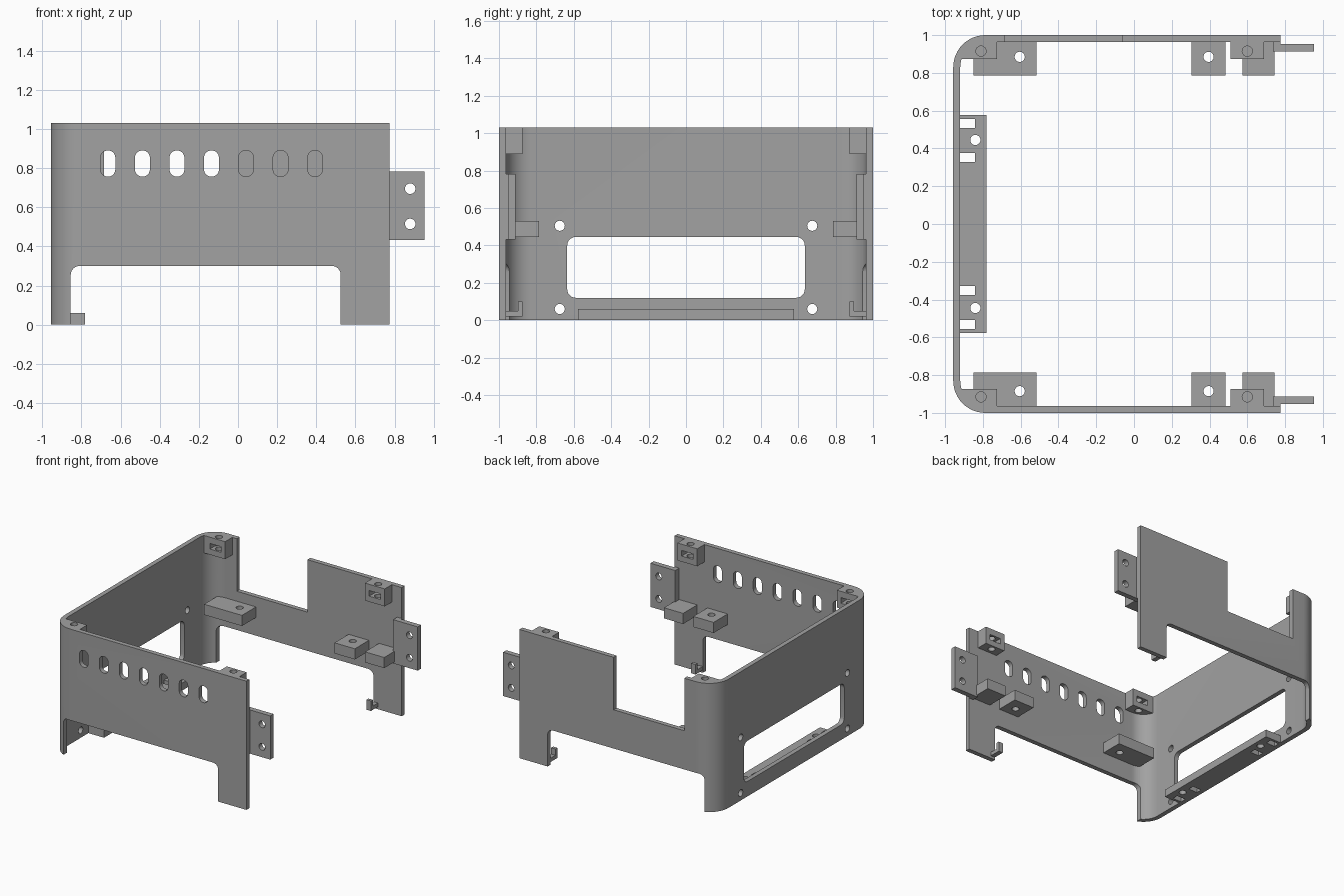
import bpy, bmesh, math
from mathutils import Vector

cube = bpy.data.objects.get("Cube")
if cube:
    bpy.data.objects.remove(cube, do_unlink=True)

grey = bpy.data.materials.new("plain grey")
grey.use_nodes = True
COLOUR = (0.36, 0.36, 0.36, 1)
grey.diffuse_color = COLOUR
grey.node_tree.nodes["Principled BSDF"].inputs["Base Color"].default_value = COLOUR


def rounded(u0, u1, v0, v1, r=0.0, n=6):
    """Rectangle outline, with rounded corners when r is given."""
    if not r:
        return [(u0, v0), (u1, v0), (u1, v1), (u0, v1)]
    pts = []
    for k, (u, v) in enumerate([(u1 - r, v1 - r), (u0 + r, v1 - r), (u0 + r, v0 + r), (u1 - r, v0 + r)]):
        for i in range(n + 1):
            a = (k + i / n) * math.pi / 2
            pts.append((u + r * math.cos(a), v + r * math.sin(a)))
    return pts


def circle(u, v, r=0.027, n=24):
    return [(u + r * math.cos(2 * math.pi * i / n), v + r * math.sin(2 * math.pi * i / n)) for i in range(n)]


def place(axis, u, v, w):
    return Vector({"x": (w, u, v), "y": (u, w, v), "z": (u, v, w)}[axis])


def make(name, prisms):
    """Mesh object from prisms given as (outline, axis, low, high)."""
    bm = bmesh.new()
    for pts, axis, lo, hi in prisms:
        face = bm.faces.new([bm.verts.new(place(axis, u, v, lo)) for u, v in pts])
        out = bmesh.ops.extrude_face_region(bm, geom=[face])
        moved = [g for g in out["geom"] if isinstance(g, bmesh.types.BMVert)]
        bmesh.ops.translate(bm, verts=moved, vec=place(axis, 0, 0, hi - lo))
    bmesh.ops.recalc_face_normals(bm, faces=bm.faces)
    mesh = bpy.data.meshes.new(name)
    bm.to_mesh(mesh)
    bm.free()
    mesh.materials.append(grey)
    ob = bpy.data.objects.new(name, mesh)
    bpy.context.collection.objects.link(ob)
    return ob


def part(name, solids, cuts=()):
    """Solid part with cut-outs taken from it one by one."""
    ob = make(name, solids)
    bpy.context.view_layer.objects.active = ob
    for cut in cuts:
        cutter = make("cutter", [cut])
        cutter.hide_render = True
        mod = ob.modifiers.new("cut", "BOOLEAN")
        mod.operation, mod.solver, mod.object = "DIFFERENCE", "EXACT", cutter
        bpy.ops.object.modifier_apply(modifier=mod.name)
        bpy.data.objects.remove(cutter, do_unlink=True)
    bpy.ops.object.select_all(action="DESELECT")
    ob.select_set(True)
    bpy.ops.object.shade_smooth_by_angle(angle=math.radians(30))
    return ob


TOP, END, SIDE, WALL, R = 1.03, 0.775, -0.957, 0.037, 0.17


def corner_line(inset):
    """Half of the U outline, from the open end round the corner."""
    pts = [(END, 1 - inset)]
    for i in range(13):
        a = math.pi / 2 * (1 + i / 12)
        pts.append((SIDE + R + (R - inset) * math.cos(a), 1 - R + (R - inset) * math.sin(a)))
    return pts


def full_line(inset):
    half = corner_line(inset)
    return half + [(x, -y) for x, y in reversed(half)]


# U-shaped shell with leg arches, top notch, vents, side window and screw holes
cuts = [
    (rounded(-0.855, 0.525, -0.3, 0.3, 0.045), "y", -1.1, -0.7),
    (rounded(-0.855, 0.525, -0.3, 0.3, 0.045), "y", 0.7, 1.1),
    (rounded(-0.685, -0.06, 0.61, 1.2), "y", 0.8, 1.1),
    (rounded(-0.635, 0.635, 0.12, 0.445, 0.045), "x", -1.1, -0.88),
]
cuts += [(rounded(x - 0.038, x + 0.038, 0.757, 0.89, 0.036), "y", -1.1, -0.9)
         for x in [-0.665 + 0.1765 * i for i in range(7)]]
cuts += [(circle(y, z), "x", -1.1, -0.88) for y in (-0.675, 0.675) for z in (0.06, 0.505)]
part("shell", [(full_line(0) + full_line(WALL)[::-1], "z", 0, TOP)], cuts)

# Bottom ledge along the closed side
cuts = []
for s in (-1, 1):
    cuts.append((circle(-0.84, s * 0.445), "z", -0.1, 0.2))
    for y in (0.353, 0.533):
        cuts.append((rounded(-0.92, -0.842, s * y - 0.024, s * y + 0.024), "z", -0.1, 0.2))
part("ledge", [(rounded(-0.93, -0.782, -0.578, 0.578), "z", 0, 0.06)], cuts)

for s, label in ((-1, "front"), (1, "back")):
    def yspan(a, b):
        return min(s * a, s * b), max(s * a, s * b)

    def block(x0, x1, inner):
        return rounded(x0, x1, *yspan(inner, 0.97))

    # Top screw bosses with a nut pocket in the inner face
    corner = [(x, s * y) for x, y in
              [(-0.915, 0.873), (-0.725, 0.873), (-0.725, 0.97), (-0.84, 0.97), (-0.9, 0.93)]]
    for name, outline, x in (("corner", corner, -0.81), ("end", block(0.512, 0.688, 0.873), 0.6)):
        part(f"{label}_{name}_boss", [(outline, "z", 0.89, TOP)], [
            (circle(x, s * 0.915), "z", 0.8, 1.1),
            (rounded(x - 0.05, x + 0.05, 0.935, 0.98), "y", *yspan(0.8, 0.955))])

    # Support blocks on the inside of the wall
    for name, x0, x1, hole in (("long", -0.85, -0.515, -0.605), ("middle", 0.305, 0.485, 0.395),
                               ("plain", 0.575, 0.745, None)):
        holes = [(circle(hole, s * 0.885), "z", 0.3, 0.7)] if hole else []
        part(f"{label}_{name}_block", [(block(x0, x1, 0.785), "z", 0.445, 0.53)], holes)

    # Mounting tab beyond the open end
    plan = [(0.735, 0.912), (0.953, 0.912), (0.953, 0.953), (END, 0.953), (END, 0.97), (0.735, 0.97)]
    part(f"{label}_tab", [([(x, s * y) for x, y in plan], "z", 0.432, 0.782)],
         [(circle(0.88, z), "y", *yspan(0.8, 1.1)) for z in (0.515, 0.695)])

    # Small hook at the foot of the leg
    hook = [(0.97, 0.02), (0.873, 0.02), (0.873, 0.1), (0.898, 0.1), (0.898, 0.05), (0.97, 0.05)]
    part(f"{label}_hook", [([(s * y, z) for y, z in hook], "x", 0.527, 0.565)])
